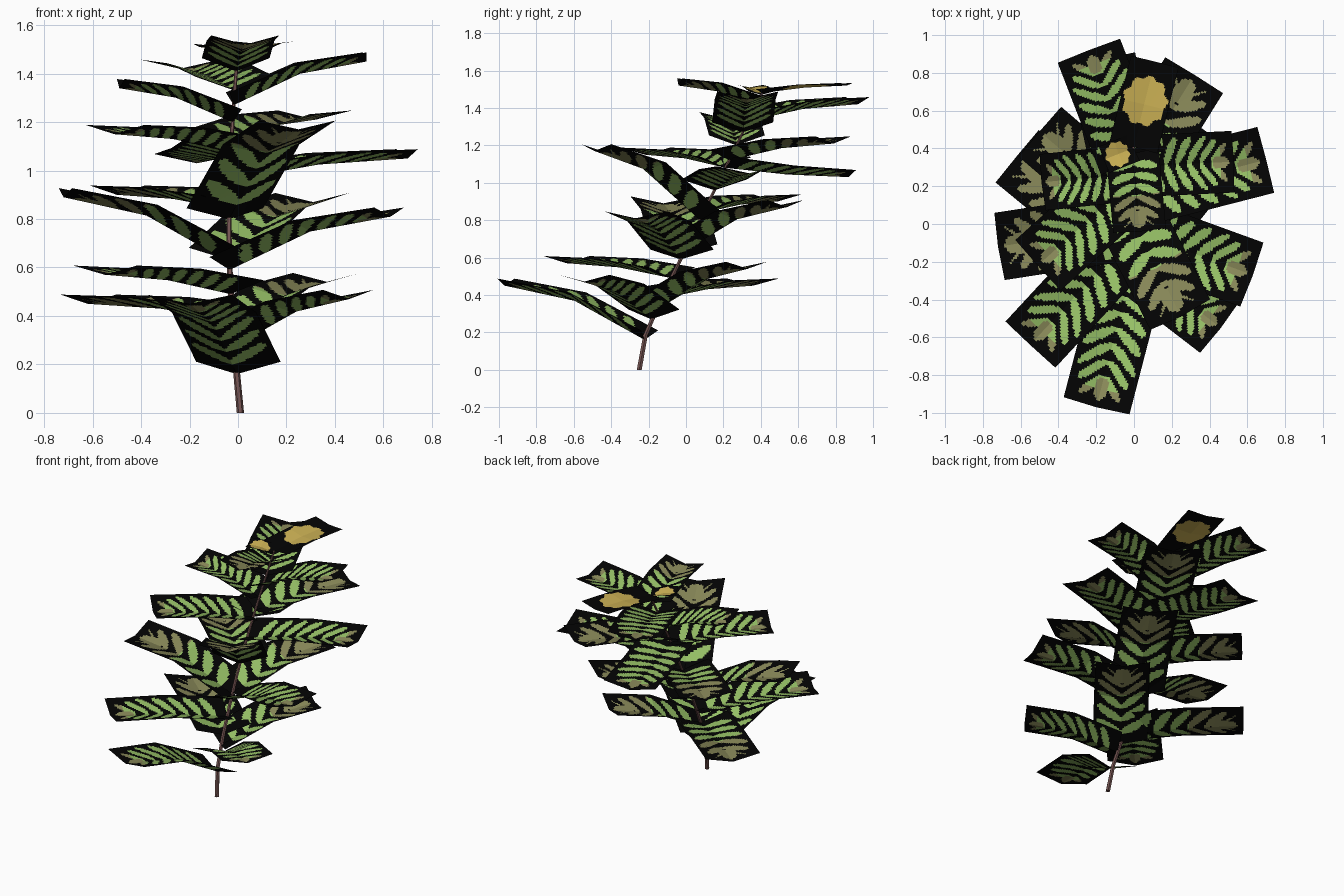
import bpy, bmesh, math
from mathutils import Vector

if "Cube" in bpy.data.objects:
    bpy.data.objects.remove(bpy.data.objects["Cube"])


def mat(name, rgb):
    m = bpy.data.materials.new(name)
    m.diffuse_color = (*rgb, 1)
    m.use_nodes = True
    m.node_tree.nodes["Principled BSDF"].inputs["Base Color"].default_value = m.diffuse_color
    return m


BLACK = mat("card_black", (0.001, 0.001, 0.001))
GREEN = mat("leaf_green", (0.30, 0.52, 0.13))
OLIVE = mat("leaf_olive", (0.25, 0.25, 0.10))
YELLOW = mat("flower_yellow", (0.60, 0.44, 0.09))
BROWN = mat("stem_brown", (0.17, 0.085, 0.08))


def add_object(name, bm, materials):
    me = bpy.data.meshes.new(name)
    bm.to_mesh(me)
    bm.free()
    for m in materials:
        me.materials.append(m)
    bpy.context.collection.objects.link(bpy.data.objects.new(name, me))


# Centre of the leaning stem at height z
def stem_point(z):
    y = -0.25 + 0.18 * min(z, 0.22) + 0.49 * max(z - 0.22, 0)
    return Vector((0.01 * (1 - z) - 0.04 * math.sin(math.pi * z / 1.45), y, z))


# Painted pattern: pairs of slanted leaflets plus an end leaflet
def frond(u, v, style):
    pitch, end_len, end_wide, olive_from = style
    a = abs(u)
    col = 2 if v > olive_from else 1
    if ((v - 0.95 + end_len) / end_len) ** 2 + (u / end_wide) ** 2 < 1:
        return 2
    w = v - (0.05 + 0.2 * v) * a
    top = 0.92 - end_len
    if 0.06 < w < top and a > 0.03:
        reach = 0.86 - 1.4 * max(w - 0.6, 0)
        t = (a - reach / 2) / (reach / 2)
        f = ((w - 0.06) / pitch) % 1
        if abs(t) < 1 and abs(f - 0.5) < 0.33 * (1 - t * t) ** 0.4:
            return col
    return 0


# Painted pattern: ragged round blossom
def blossom(u, v, stretch):
    x, y = u, (v - 0.54) * stretch
    r = 0.88 + 0.06 * math.sin(9 * math.atan2(y, x))
    return 3 if math.hypot(x, y) < r else 0


# Bent card with a V fold, from the stem at base_z out to the tip
def card(name, base_z, tip, width, pattern, arg, rise=0.058, nu=32, nv=64):
    base, tip = stem_point(base_z), Vector(tip)
    bend = base.lerp(tip, 0.5)
    bend.z = base.z + 0.72 * (tip.z - base.z)
    p = [base, bend, tip]
    flat = tip - base
    flat.z = 0
    side = flat.normalized().cross(Vector((0, 0, 1)))
    n0 = side.cross(bend - base).normalized()
    n1 = side.cross(tip - bend).normalized()
    normals = [n0, (n0 + n1).normalized(), n1]
    width = width or min(0.36, 0.14 + 0.34 * flat.length)
    bm = bmesh.new()
    grid = []
    for j in range(nv + 1):
        s = 2 * j / nv
        k = min(int(s), 1)
        c = p[k].lerp(p[k + 1], s - k)
        n = normals[k].lerp(normals[k + 1], s - k) * rise * (1 - 0.17 * s)
        us = [2 * i / nu - 1 for i in range(nu + 1)]
        grid.append([bm.verts.new(c + side * u * width / 2 + n * abs(u)) for u in us])
    for j in range(nv):
        for i in range(nu):
            f = bm.faces.new((grid[j][i], grid[j][i + 1], grid[j + 1][i + 1], grid[j + 1][i]))
            f.material_index = pattern(2 * (i + 0.5) / nu - 1, (j + 0.5) / nv, arg)
    add_object(name, bm, (BLACK, GREEN, OLIVE, YELLOW))


# Leaves from the bottom up: height on the stem, then the tip
green_leaves = [
    (0.16, (-0.20, -0.97, 0.45)),
    (0.27, (0.46, -0.55, 0.47)),
    (0.49, (-0.55, -0.64, 0.57)),
    (0.59, (0.63, -0.27, 0.81)),
    (0.96, (0.70, 0.34, 1.05)),
    (1.08, (-0.17, 0.87, 1.03)),
    (1.08, (-0.51, -0.22, 1.15)),
    (1.20, (-0.49, 0.22, 1.34)),
    (1.27, (0.53, 0.33, 1.45)),
    (1.33, (-0.24, 0.92, 1.42)),
]
olive_tipped_leaves = [
    (0.38, (-0.62, 0.36, 0.45)),
    (0.32, (0.37, 0.33, 0.54)),
    (0.62, (-0.72, -0.12, 0.89)),
    (0.63, (0.31, 0.54, 0.87)),
    (0.84, (-0.50, 0.49, 0.90)),
    (0.80, (0.25, -0.49, 1.17)),
    (1.12, (0.32, 0.79, 1.21)),
    (1.41, (0.03, -0.04, 1.52)),
]
for i, (z, tip) in enumerate(green_leaves):
    card(f"green_leaf_{i + 1}", z, tip, None, frond, (0.112, 0.08, 0.2, 0.88))
for i, (z, tip) in enumerate(olive_tipped_leaves):
    card(f"olive_tipped_leaf_{i + 1}", z, tip, None, frond, (0.14, 0.11, 0.3, 0.55))

# Two yellow blossoms at the crown
card("large_blossom", 1.48, (0.11, 0.86, 1.52), 0.26, blossom, 3.2, rise=0.02)
card("small_blossom", 1.47, (-0.16, 0.34, 1.51), 0.15, blossom, 2.4, rise=0.02)

# Leaning six-sided stem
bm = bmesh.new()
rings = []
for k in range(9):
    c, r = stem_point(1.48 * k / 8), 0.015 - 0.001 * k
    angles = [t * math.pi / 3 for t in range(6)]
    rings.append([bm.verts.new(c + Vector((math.cos(a), math.sin(a), 0)) * r) for a in angles])
for lo, hi in zip(rings, rings[1:]):
    for t in range(6):
        bm.faces.new((lo[t], lo[(t + 1) % 6], hi[(t + 1) % 6], hi[t]))
bm.faces.new(rings[0][::-1])
bm.faces.new(rings[-1])
add_object("stem", bm, (BROWN,))
